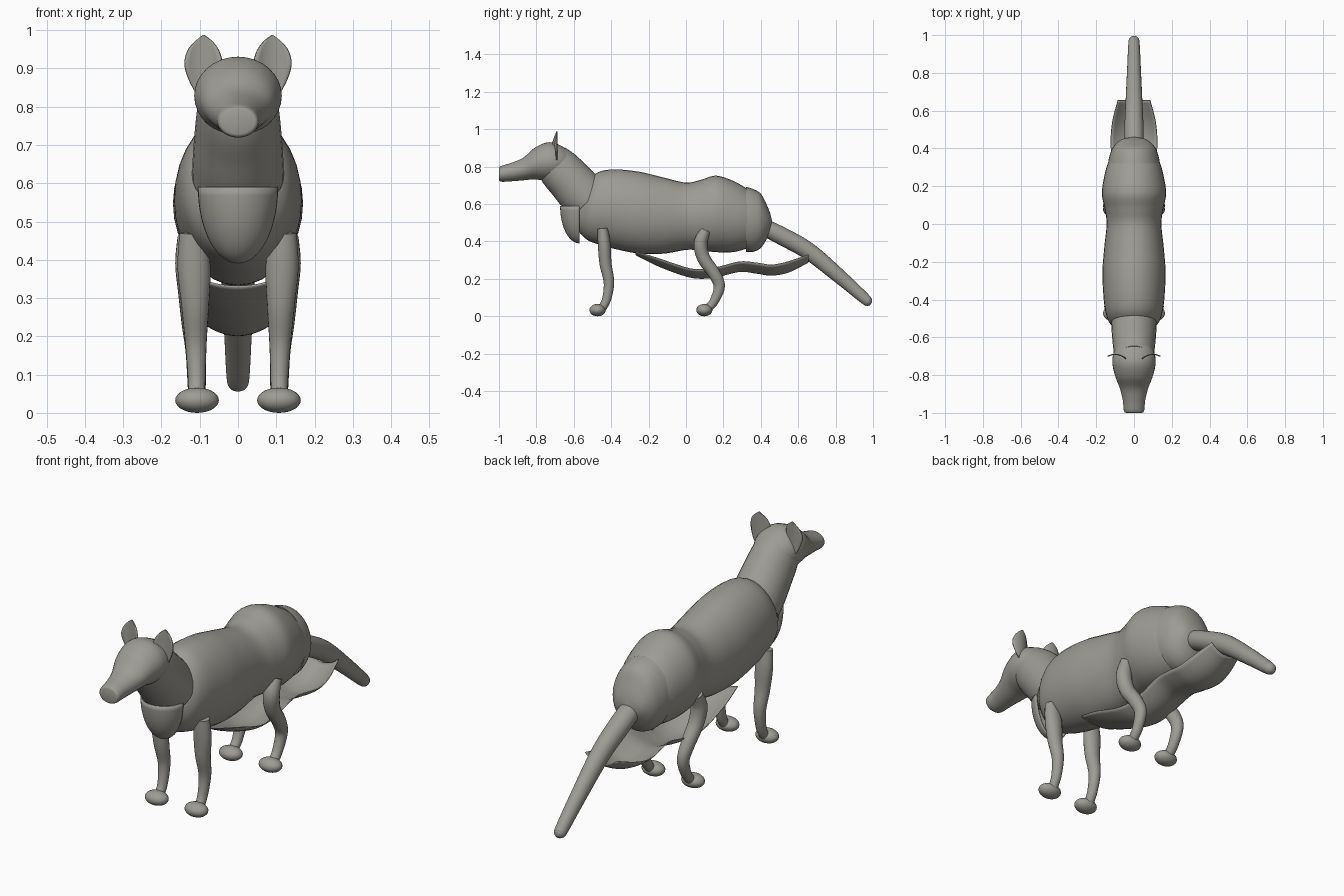
import bpy, bmesh, math
from mathutils import Vector

fur = bpy.data.materials.new("warm grey")
fur.diffuse_color = (0.34, 0.33, 0.30, 1)


def finish(name, bm, angle=50):
    bmesh.ops.recalc_face_normals(bm, faces=bm.faces)
    me = bpy.data.meshes.new(name)
    bm.to_mesh(me)
    bm.free()
    ob = bpy.data.objects.new(name, me)
    bpy.context.collection.objects.link(ob)
    me.materials.append(fur)
    bpy.ops.object.select_all(action='DESELECT')
    ob.select_set(True)
    bpy.context.view_layer.objects.active = ob
    bpy.ops.object.shade_smooth_by_angle(angle=math.radians(angle))
    return ob


def spline(pts, steps):
    """Smooth curve through tuples of any length."""
    out = []
    n = len(pts)
    for i in range(n - 1):
        a, b, c, d = (pts[max(i - 1, 0)], pts[i], pts[i + 1], pts[min(i + 2, n - 1)])
        for s in range(steps):
            t = s / steps
            out.append([0.5 * (2 * q + (r - p) * t + (2 * p - 5 * q + 4 * r - w) * t * t
                               + (3 * q - p - 3 * r + w) * t ** 3)
                        for p, q, r, w in zip(a, b, c, d)])
    out.append(list(pts[-1]))
    return out


def tube(name, pts, upright=False, steps=6, sides=32):
    """Loft of ellipses; each point is x, y, z, half width, half height."""
    pts = spline(pts, steps)
    bm = bmesh.new()
    rings = []
    for i, (x, y, z, w, h) in enumerate(pts):
        p, q = pts[max(i - 1, 0)], pts[min(i + 1, len(pts) - 1)]
        d = Vector((0, q[1] - p[1], q[2] - p[2])).normalized()
        n = Vector((0, 0, 1)) if upright else Vector((0, -d.z, d.y))
        w, h = max(w, 0.003), max(h, 0.003)
        ring = []
        for k in range(sides):
            a = 2 * math.pi * k / sides
            ring.append(bm.verts.new(Vector((x + w * math.cos(a), y, z)) + n * h * math.sin(a)))
        rings.append(ring)
    for r, s in zip(rings, rings[1:]):
        for k in range(sides):
            m = (k + 1) % sides
            bm.faces.new((r[k], r[m], s[m], s[k]))
    bm.faces.new(rings[0])
    bm.faces.new(rings[-1])
    return finish(name, bm)


def profile(rows):
    """Rows of y, bottom, top, half width -> tube points."""
    return [(0, y, (b + t) / 2, w, (t - b) / 2) for y, b, t, w in rows]


def sheet(name, rows, thick):
    """Thin solid sheet from a grid of points."""
    bm = bmesh.new()
    vs = [[bm.verts.new(p) for p in r] for r in rows]
    for r, s in zip(vs, vs[1:]):
        for k in range(len(r) - 1):
            bm.faces.new((r[k], r[k + 1], s[k + 1], s[k]))
    bmesh.ops.remove_doubles(bm, verts=bm.verts, dist=0.0005)
    ob = finish(name, bm)
    mod = ob.modifiers.new("thickness", 'SOLIDIFY')
    mod.thickness = thick
    mod.offset = 0
    return ob


# torso
tube("body", profile([
    (-0.58, 0.46, 0.60, 0.07), (-0.53, 0.41, 0.71, 0.125), (-0.47, 0.385, 0.77, 0.15),
    (-0.38, 0.36, 0.785, 0.162), (-0.25, 0.335, 0.773, 0.167), (-0.12, 0.335, 0.742, 0.157),
    (0, 0.355, 0.715, 0.145), (0.08, 0.352, 0.73, 0.155), (0.16, 0.343, 0.752, 0.17),
    (0.25, 0.343, 0.725, 0.158), (0.33, 0.365, 0.68, 0.135), (0.38, 0.40, 0.64, 0.10)]), True)

# rump
tube("rump", profile([
    (0.32, 0.345, 0.692, 0.138), (0.36, 0.345, 0.68, 0.13), (0.40, 0.365, 0.655, 0.115),
    (0.43, 0.41, 0.60, 0.09), (0.45, 0.45, 0.55, 0.06), (0.46, 0.49, 0.51, 0.01)]), True)

# neck
tube("neck", [(0, -0.72, 0.835, 0.10, 0.10), (0, -0.675, 0.785, 0.108, 0.115),
              (0, -0.62, 0.725, 0.114, 0.12), (0, -0.57, 0.67, 0.118, 0.125),
              (0, -0.52, 0.62, 0.12, 0.125)])

# head with long muzzle
tube("head", profile([
    (-1.0, 0.735, 0.79, 0.04), (-0.99, 0.72, 0.803, 0.053), (-0.93, 0.722, 0.822, 0.06),
    (-0.87, 0.727, 0.848, 0.075), (-0.81, 0.732, 0.90, 0.098), (-0.74, 0.725, 0.93, 0.114),
    (-0.68, 0.735, 0.918, 0.107), (-0.63, 0.77, 0.885, 0.075), (-0.605, 0.81, 0.85, 0.02)]), True)

# tail
tube("tail", [(0, 0.40, 0.485, 0.05, 0.045), (0, 0.52, 0.425, 0.05, 0.048),
              (0, 0.66, 0.345, 0.044, 0.046), (0, 0.83, 0.205, 0.036, 0.038),
              (0, 0.955, 0.095, 0.03, 0.03), (0, 0.98, 0.075, 0.024, 0.023),
              (0, 0.99, 0.068, 0.01, 0.01)])

# chest plate: lower front part of an ellipsoid
rows = []
for i in range(15):
    v = math.pi / 2 * i / 14
    rows.append([(0.102 * math.cos(v) * math.sin(u), -0.57 - 0.10 * math.cos(v) * math.cos(u),
                  0.59 - 0.197 * math.sin(v))
                 for u in [math.radians(-90 + 9 * k) for k in range(21)]])
sheet("chest_plate", rows, 0.006)

# hanging belly sheet: y, rim height, keel height, half width
belly = [(-0.27, 0.345, 0.33, 0.09), (-0.15, 0.31, 0.27, 0.11), (0.0, 0.26, 0.215, 0.112),
         (0.09, 0.25, 0.203, 0.108), (0.18, 0.265, 0.215, 0.105), (0.29, 0.292, 0.24, 0.11),
         (0.38, 0.285, 0.23, 0.12), (0.46, 0.275, 0.22, 0.122), (0.55, 0.293, 0.237, 0.112),
         (0.655, 0.33, 0.29, 0.085)]
sheet("belly_sheet", [[(w * k / 8, y, b + (t - b) * (k / 8) ** 2) for k in range(-8, 9)]
                      for y, t, b, w in spline(belly, 5)], 0.005)

for side, s in (("left", -1), ("right", 1)):
    # legs
    tube("front_leg_" + side, [
        (s * 0.118, -0.445, 0.47, 0.035, 0.028), (s * 0.115, -0.437, 0.38, 0.043, 0.034),
        (s * 0.112, -0.43, 0.28, 0.036, 0.032), (s * 0.11, -0.412, 0.18, 0.028, 0.028),
        (s * 0.108, -0.425, 0.09, 0.023, 0.024), (s * 0.108, -0.45, 0.04, 0.022, 0.022)], sides=20)
    tube("back_leg_" + side, [
        (s * 0.128, 0.105, 0.46, 0.03, 0.028), (s * 0.126, 0.078, 0.39, 0.038, 0.036),
        (s * 0.12, 0.095, 0.31, 0.036, 0.035), (s * 0.115, 0.15, 0.23, 0.032, 0.033),
        (s * 0.11, 0.178, 0.16, 0.027, 0.03), (s * 0.108, 0.15, 0.08, 0.024, 0.024),
        (s * 0.108, 0.115, 0.04, 0.022, 0.022)], sides=20)
    # paws
    for part, y in (("front_paw_", -0.473), ("back_paw_", 0.098)):
        bm = bmesh.new()
        bmesh.ops.create_uvsphere(bm, u_segments=24, v_segments=14, radius=1)
        for v in bm.verts:
            v.co = (s * 0.107 + v.co.x * 0.057, y + v.co.y * 0.043, 0.033 + v.co.z * 0.033)
        finish(part + side, bm)
    # ears: z, inner x, outer x
    ear = [(0.835, 0.09, 0.11), (0.87, 0.052, 0.128), (0.91, 0.042, 0.139),
           (0.945, 0.05, 0.132), (0.97, 0.067, 0.113), (0.987, 0.088, 0.092)]
    rows = []
    for z, a, b in spline(ear, 4):
        xs = [a + (b - a) * k / 8 for k in range(9)]
        rows.append([(s * x, -0.69 - 7 * (x - 0.1) ** 2, z) for x in xs])
    sheet("ear_" + side, rows, 0.006)
